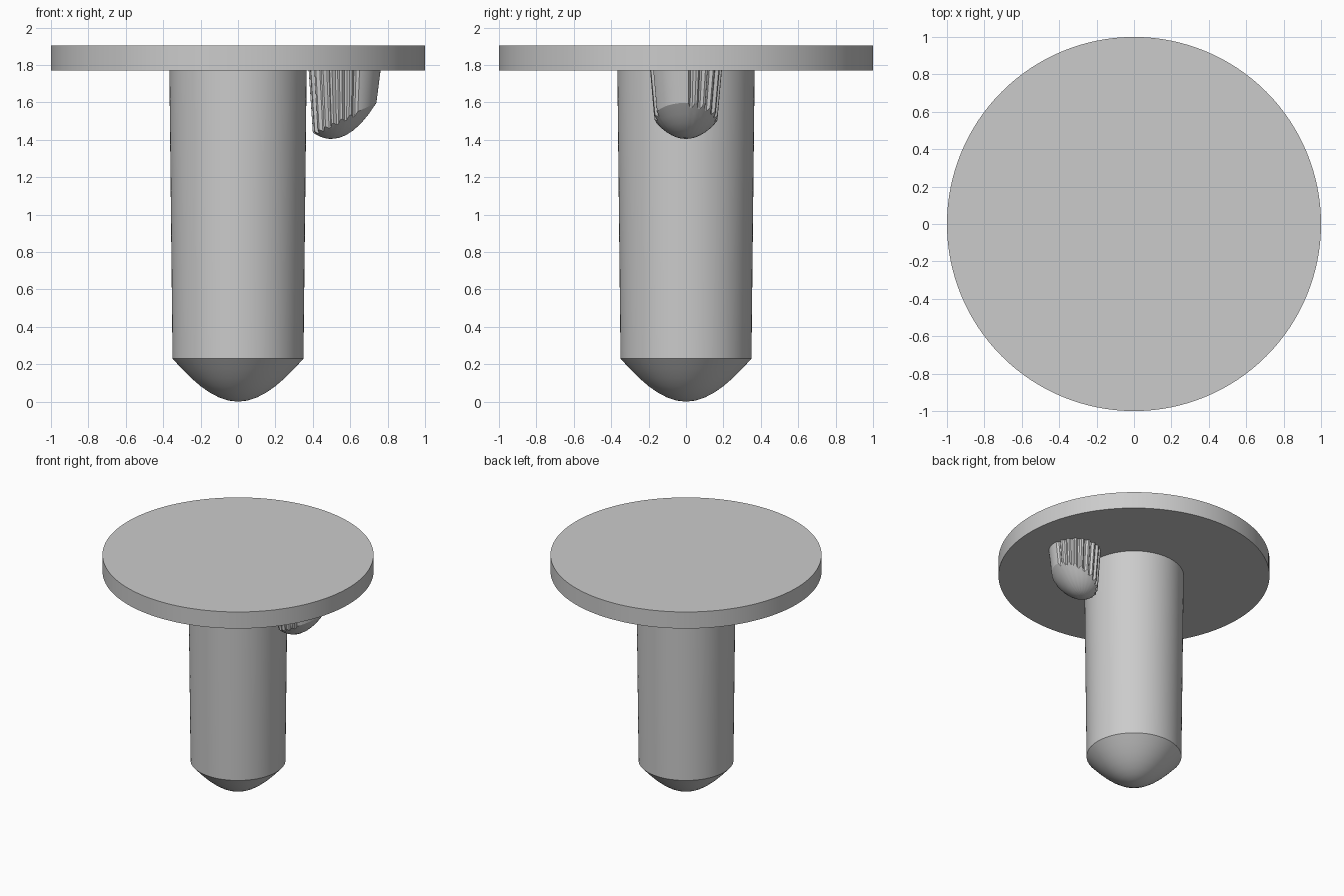
import bpy, bmesh, math

old = bpy.data.objects.get("Cube")
if old:
    bpy.data.objects.remove(old, do_unlink=True)

grey = bpy.data.materials.new("plain_grey")
grey.use_nodes = True
grey.diffuse_color = (0.6, 0.6, 0.6, 1)
grey.node_tree.nodes["Principled BSDF"].inputs["Base Color"].default_value = grey.diffuse_color


def loft(name, rings, tip=None, angle=30):
    """Skin a stack of rings, closing the top flat and the bottom at a tip or flat."""
    bm = bmesh.new()
    loops = [[bm.verts.new(p) for p in ring] for ring in rings]
    n = len(loops[0])
    for upper, lower in zip(loops, loops[1:]):
        for i in range(n):
            j = (i + 1) % n
            bm.faces.new((upper[i], lower[i], lower[j], upper[j]))
    bm.faces.new(loops[0])
    if tip:
        v = bm.verts.new(tip)
        for i in range(n):
            bm.faces.new((loops[-1][i], v, loops[-1][(i + 1) % n]))
    else:
        bm.faces.new(loops[-1][::-1])
    bmesh.ops.recalc_face_normals(bm, faces=bm.faces)
    mesh = bpy.data.meshes.new(name)
    bm.to_mesh(mesh)
    bm.free()
    mesh.materials.append(grey)
    obj = bpy.data.objects.new(name, mesh)
    bpy.context.collection.objects.link(obj)
    bpy.ops.object.select_all(action='DESELECT')
    obj.select_set(True)
    bpy.context.view_layer.objects.active = obj
    bpy.ops.object.shade_smooth_by_angle(angle=math.radians(angle))
    return obj


def circle(r, z, n):
    return [(r * math.cos(math.tau * i / n), r * math.sin(math.tau * i / n), z)
            for i in range(n)]


# Flat round head
TOP, UNDER = 1.905, 1.77
loft("head_disc", [circle(1, TOP, 128), circle(1, UNDER, 128)])

# Slightly tapered shaft with a rounded point
profile = [(0.367, UNDER), (0.35, 0.23), (0.30, 0.176), (0.25, 0.126), (0.20, 0.083),
           (0.15, 0.048), (0.10, 0.022), (0.05, 0.006)]
loft("shaft", [circle(r, z, 96) for r, z in profile], tip=(0, 0, 0), angle=20)

# Fluted locating peg, cut off by a bowl centred nearer to the shaft
PEG_X, BOWL_X, BOWL_Z, BOWL_K = 0.57, 0.50, 1.405, 3.35
TEETH = 22


def peg_point(angle, groove, shrink):
    r = 0.192 - shrink - (0.016 if groove else 0)
    return PEG_X + r * math.cos(angle), r * math.sin(angle)


top, rim = [], []
for i in range(TEETH * 4):
    angle = math.tau * i / (TEETH * 4)
    # Two points on each ridge and two in each groove; the outer front stays plain
    plain = angle > math.radians(295)
    groove = i % 4 >= 2 and not plain
    top.append((*peg_point(angle, groove, 0), UNDER))
    rim.append(peg_point(angle, groove, 0.022))


def bowl_ring(t):
    ring = []
    for x, y in rim:
        dx, dy = (x - BOWL_X) * t, y * t
        ring.append((BOWL_X + dx, dy, BOWL_Z + BOWL_K * (dx * dx + dy * dy)))
    return ring


loft("fluted_peg", [top] + [bowl_ring(t / 6) for t in range(6, 0, -1)],
     tip=(BOWL_X, 0, BOWL_Z), angle=25)
